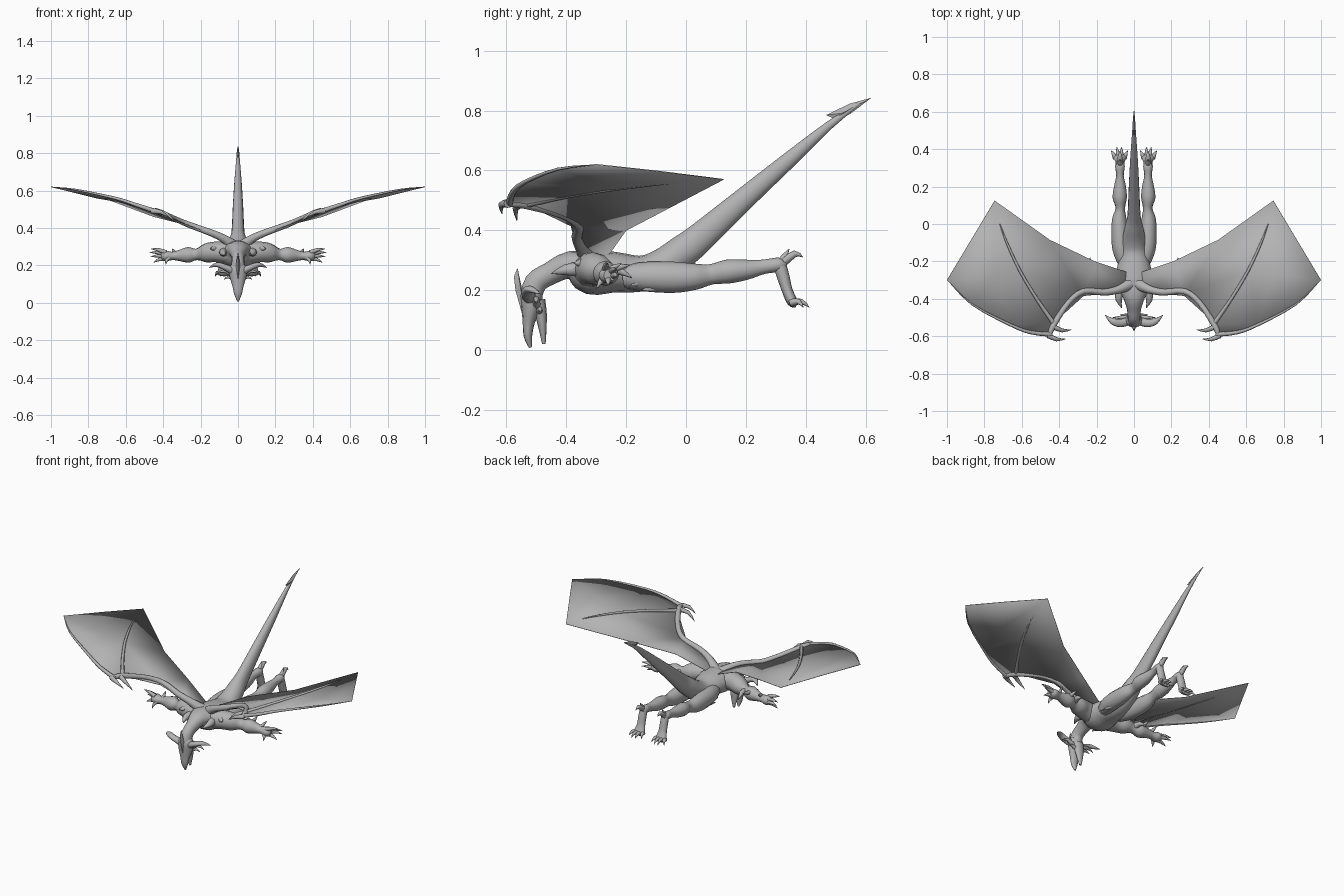
import bpy, bmesh
from mathutils import Vector
from math import cos, sin, pi

grey = bpy.data.materials.new("scale_grey")
grey.diffuse_color = (0.45, 0.45, 0.45, 1)


def finish(name, bm, mirror, angle=50):
    bmesh.ops.recalc_face_normals(bm, faces=bm.faces)
    me = bpy.data.meshes.new(name)
    bm.to_mesh(me)
    bm.free()
    me.materials.append(grey)
    ob = bpy.data.objects.new(name, me)
    bpy.context.collection.objects.link(ob)
    bpy.ops.object.select_all(action='DESELECT')
    ob.select_set(True)
    bpy.context.view_layer.objects.active = ob
    bpy.ops.object.shade_smooth_by_angle(angle=angle * pi / 180)
    if mirror:
        ob.modifiers.new("Mirror", 'MIRROR').use_mirror_merge = False
    return ob


def smooth_path(rows, steps):
    """Catmull-Rom resampling of (x, y, z, a, b) rows."""
    out = []
    for i in range(len(rows) - 1):
        p0, p1 = rows[max(i - 1, 0)], rows[i]
        p2, p3 = rows[i + 1], rows[min(i + 2, len(rows) - 1)]
        for s in range(steps):
            t = s / steps
            out.append([0.5 * (2 * b + (c - a) * t + (2 * a - 5 * b + 4 * c - d) * t * t
                               + (3 * b - a - 3 * c + d) * t ** 3)
                        for a, b, c, d in zip(p0, p1, p2, p3)])
    return out + [list(rows[-1])]


def tube(name, pts, ref=(1, 0, 0), mirror=True, sides=12, steps=3):
    """Loft of elliptical rings; a is the radius along ref, b across it."""
    rows = smooth_path([p if len(p) == 5 else (*p, p[3]) for p in pts], steps)
    bm = bmesh.new()
    rings = []
    for i, r in enumerate(rows):
        t = (Vector(rows[min(i + 1, len(rows) - 1)][:3]) - Vector(rows[max(i - 1, 0)][:3])).normalized()
        u = Vector(ref)
        u = (u - t * u.dot(t)).normalized()
        v = t.cross(u)
        a, b = max(r[3], .001), max(r[4], .001)
        rings.append([bm.verts.new(Vector(r[:3]) + u * a * cos(2 * pi * k / sides)
                                   + v * b * sin(2 * pi * k / sides)) for k in range(sides)])
    for q, w in zip(rings, rings[1:]):
        for k in range(sides):
            n = (k + 1) % sides
            bm.faces.new((q[k], q[n], w[n], w[k]))
    bm.faces.new(rings[0])
    bm.faces.new(rings[-1])
    return finish(name, bm, mirror)


def claw(name, base, tip, r, bend=(0, 0, 0), mirror=True):
    b, t = Vector(base), Vector(tip)
    m = (b + t) / 2 + Vector(bend)
    d = (t - b).normalized()
    ref = (1, 0, 0) if abs(d.x) < 0.7 else (0, 1, 0)
    tube(name, [(*b, r), (*m, r * .7), (*t, .001)], ref, mirror, 8, 2)


def blade(name, outline, half):
    """Thin upright plate on the centre plane, thickest in its middle."""
    bm = bmesh.new()
    rim = [bm.verts.new((0, y, z)) for y, z in outline]
    c = sum((v.co for v in rim), Vector()) / len(rim)
    for s in (-half, half):
        mid = bm.verts.new(c + Vector((s, 0, 0)))
        for i, v in enumerate(rim):
            bm.faces.new((v, rim[(i + 1) % len(rim)], mid))
    finish(name, bm, False, 30)


# body, neck and tail in one sweep
tube("body", [(0, -.52, .17, .036, .036), (0, -.502, .225, .034, .038), (0, -.455, .255, .038, .038),
              (0, -.39, .283, .06, .047), (0, -.32, .26, .1, .074), (0, -.24, .26, .092, .068),
              (0, -.15, .255, .07, .06), (0, -.08, .28, .062, .058), (0, -.01, .33, .048, .055),
              (0, .047, .375, .035, .05), (0, .2, .51, .028, .037), (0, .35, .64, .02, .026),
              (0, .48, .752, .011, .014), (0, .58, .825, .004, .006)], mirror=False, sides=16)
blade("tail_barb", [(.45, .735), (.497, .772), (.468, .785), (.547, .823), (.62, .843), (.55, .79)], .009)

# head, open jaw, crest and horns
tube("skull", [(0, -.505, .215, .025), (0, -.515, .185, .048, .036), (0, -.518, .14, .045, .032),
               (0, -.526, .09, .03, .02), (0, -.528, .045, .02, .014), (0, -.52, .008, .005)], mirror=False)
tube("jaw", [(0, -.495, .165, .036, .025), (0, -.485, .12, .03, .02), (0, -.479, .07, .02, .013),
             (0, -.475, .02, .006)], mirror=False)
blade("crest", [(-.545, .11), (-.57, .2), (-.575, .245), (-.563, .275), (-.548, .205), (-.51, .16)], .012)
tube("horn", [(.02, -.515, .165, .022), (.07, -.53, .19, .022, .016), (.115, -.52, .203, .017, .012),
              (.155, -.487, .187, .001)], (0, 1, 0))
claw("cheek_spike", (.03, -.5, .15), (.115, -.5, .155), .014, (0, 0, .018))
claw("jaw_spike", (.03, -.49, .13), (.075, -.485, .125), .011, (0, 0, .01))

# arms with hands
tube("arm", [(.04, -.32, .265, .06), (.12, -.31, .272, .055), (.175, -.29, .265, .05), (.222, -.278, .258, .03),
             (.265, -.27, .256, .042), (.32, -.262, .252, .028), (.35, -.26, .25, .026, .022),
             (.385, -.258, .25, .034, .028), (.41, -.255, .25, .02)], (0, 1, 0))
for i, (y, z, tip) in enumerate([(-.27, .268, (.465, -.265, .288)), (-.25, .258, (.472, -.235, .268)),
                                 (-.245, .245, (.468, -.23, .245)), (-.26, .235, (.452, -.26, .215))]):
    claw(f"finger_{i + 1}", (.385, y, z), tip, .013, (.004, 0, .006))
claw("thumb", (.365, -.275, .245), (.385, -.3, .205), .012, (.008, 0, 0))
claw("elbow_spike", (.225, -.265, .26), (.235, -.18, .24), .02, (0, 0, .015))
claw("forearm_spike", (.27, -.25, .27), (.265, -.185, .285), .014)
claw("wrist_spike", (.34, -.26, .265), (.35, -.215, .29), .012)
claw("shoulder_spike", (.075, -.36, .27), (.065, -.45, .255), .025, (.012, 0, .005))
claw("chest_spike", (.11, -.33, .29), (.15, -.375, .29), .022)

# legs, trailing behind the body
tube("leg", [(.05, -.2, .245, .04), (.07, -.13, .245, .046, .05), (.077, -.04, .243, .044, .052),
             (.078, .03, .245, .038, .044), (.073, .085, .253, .025, .034), (.076, .14, .262, .038, .04),
             (.075, .2, .268, .032, .034), (.075, .26, .278, .02, .024), (.075, .31, .285, .026, .024),
             (.075, .335, .285, .012)])
tube("foot", [(.075, .31, .295, .022), (.075, .325, .245, .024, .021), (.075, .338, .2, .026, .018),
              (.075, .355, .162, .036, .018), (.075, .37, .15, .03, .01)])
claw("heel_claw", (.075, .32, .29), (.075, .39, .31), .016, (0, .01, .022))
claw("heel_spike", (.075, .315, .29), (.075, .345, .338), .014)
for i, (x, tx) in enumerate([(.052, .034), (.068, .066), (.084, .092), (.1, .122)]):
    claw(f"toe_{i + 1}", (x, .35, .158), (tx, .412 - .02 * (i in (0, 3)), .142), .013, (0, .005, .012))
claw("hip_spike", (.075, -.12, .25), (.092, -.185, .215), .022, (.008, 0, -.005))
claw("knee_spike", (.08, -.08, .21), (.1, -.15, .2), .016)

# wing membranes
points = [(.03, -.36, .315), (.03, -.26, .315), (.12, -.37, .36), (.27, -.385, .415), (.43, -.53, .485),
          (.21, -.2, .4), (.45, -.085, .46), (.745, .125, .57), (.61, -.25, .535), (.45, -.6, .49),
          (.66, -.54, .56), (.866, -.43, .605), (1, -.3, .62), (.75, -.27, .558), (.873, -.088, .597)]
faces = [(0, 2, 1), (2, 5, 1), (2, 3, 5), (3, 8, 6), (3, 6, 5), (3, 4, 8), (8, 7, 6), (4, 9, 10), (4, 10, 8),
         (8, 10, 13), (10, 11, 13), (11, 12, 13), (12, 14, 13), (14, 7, 13), (7, 8, 13)]
bm = bmesh.new()
vs = [bm.verts.new(p) for p in points]
for f in faces:
    bm.faces.new([vs[i] for i in f])
wing = finish("wing_membrane", bm, True, 40)
solid = wing.modifiers.new("Thickness", 'SOLIDIFY')
solid.thickness = .003
solid.offset = 0

# wing bones and claws
tube("wing_arm", [(.02, -.32, .3, .035), (.08, -.35, .345, .022), (.16, -.365, .38, .018), (.27, -.36, .42, .016),
                  (.35, -.42, .455, .014), (.43, -.54, .488, .016), (.45, -.59, .49, .012)], (0, 0, 1))
tube("wing_finger", [(.43, -.53, .488, .012), (.52, -.4, .515, .009), (.61, -.25, .538, .008),
                     (.68, -.1, .555, .006), (.717, 0, .563, .002)], (0, 0, 1), sides=8)
tube("wing_leading_edge", [(.44, -.59, .488, .013), (.55, -.58, .525, .01), (.66, -.54, .56, .008),
                           (.866, -.43, .604, .005), (.995, -.303, .619, .001)], (0, 0, 1), sides=8)
claw("wing_claw_front", (.46, -.595, .49), (.365, -.615, .455), .015, (0, -.012, .012))
claw("wing_claw_inner", (.43, -.55, .488), (.335, -.565, .432), .015, (0, -.012, .014))
